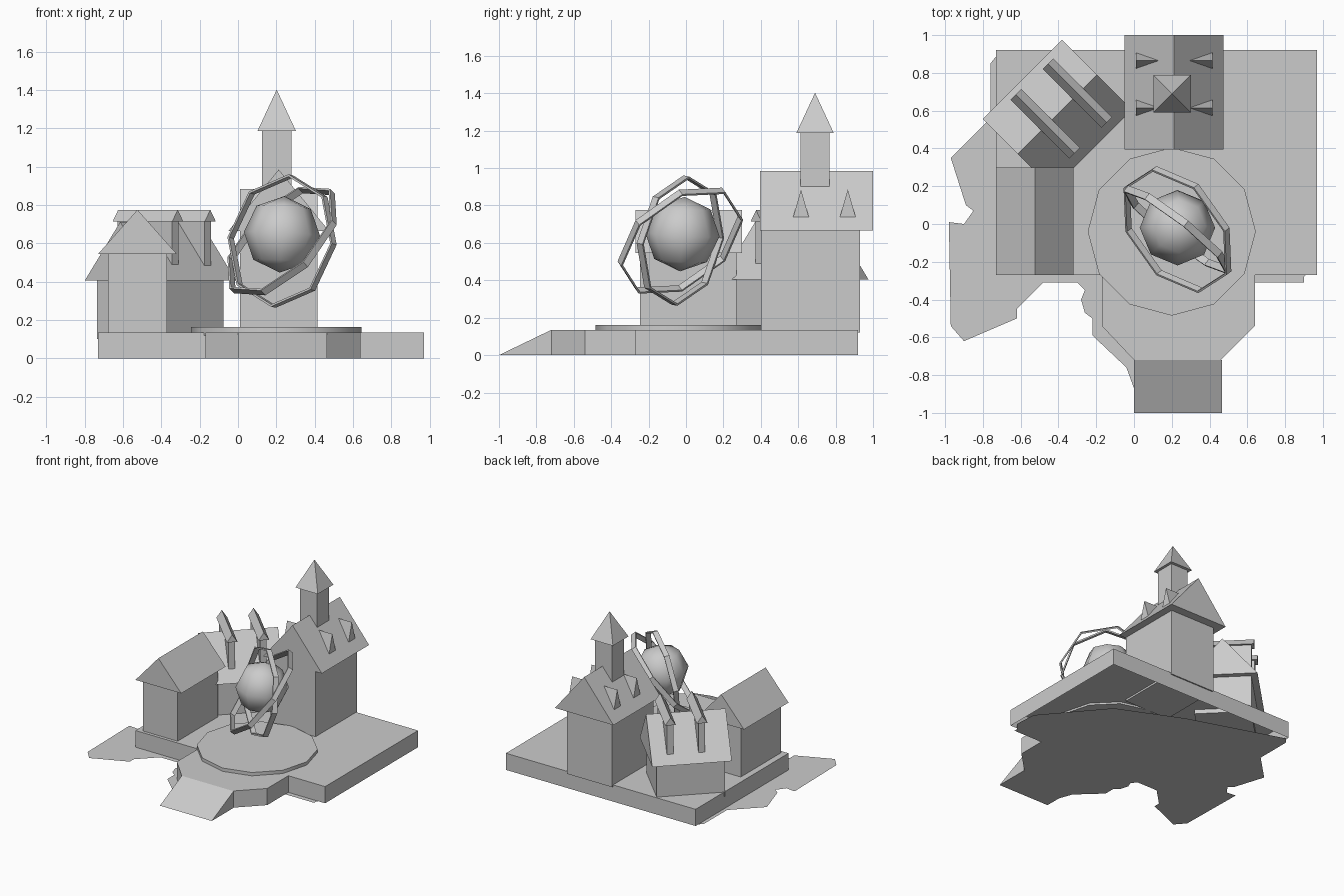
import bpy, bmesh, math
from mathutils import Vector, Matrix

cube = bpy.data.objects.get("Cube")
if cube:
    bpy.data.objects.remove(cube, do_unlink=True)

grey = bpy.data.materials.new("light_grey")
grey.use_nodes = True
grey.diffuse_color = (0.6, 0.6, 0.6, 1)
bsdf = next(n for n in grey.node_tree.nodes if n.type == 'BSDF_PRINCIPLED')
bsdf.inputs["Base Color"].default_value = (0.6, 0.6, 0.6, 1)


def finish(name, bm, matrix=Matrix(), smooth=False, closed=True):
    if closed:
        bmesh.ops.recalc_face_normals(bm, faces=bm.faces)
    bm.transform(matrix)
    me = bpy.data.meshes.new(name)
    bm.to_mesh(me)
    bm.free()
    me.materials.append(grey)
    for p in me.polygons:
        p.use_smooth = smooth
    ob = bpy.data.objects.new(name, me)
    bpy.context.collection.objects.link(ob)
    return ob


def prism(name, outline, z0, z1, matrix=Matrix(), bottom=True):
    """Extrude a counter-clockwise outline from z0 to z1."""
    bm = bmesh.new()
    lo = [bm.verts.new((x, y, z0)) for x, y in outline]
    hi = [bm.verts.new((x, y, z1)) for x, y in outline]
    n = len(outline)
    for i in range(n):
        j = (i + 1) % n
        bm.faces.new((lo[i], lo[j], hi[j], hi[i]))
    bm.faces.new(hi)
    if bottom:
        bm.faces.new(lo[::-1])
    return finish(name, bm, matrix, closed=bottom)


def box(name, x, y, z, matrix=Matrix()):
    return prism(name, [(x[0], y[0]), (x[1], y[0]), (x[1], y[1]), (x[0], y[1])],
                 z[0], z[1], matrix)


def gable(name, x, y, z, matrix=Matrix()):
    """Triangular prism with its ridge along y."""
    bm = bmesh.new()
    a, b = [[bm.verts.new(c) for c in ((x[0], v, z[0]), (x[1], v, z[0]),
                                       ((x[0] + x[1]) / 2, v, z[1]))] for v in y]
    bm.faces.new(a)
    bm.faces.new(b[::-1])
    for i in range(3):
        j = (i + 1) % 3
        bm.faces.new((a[i], b[i], b[j], a[j]))
    return finish(name, bm, matrix)


def band(name, centre, normal, start, radius, sides=8, width=0.04, thick=0.012):
    """Flat hoop around a normal, with one corner towards start."""
    n = Vector(normal).normalized()
    u = Vector(start)
    u = (u - n * u.dot(n)).normalized()
    v = n.cross(u)
    bm = bmesh.new()
    loops = []
    for i in range(sides):
        a = math.tau * i / sides
        d = u * math.cos(a) + v * math.sin(a)
        loops.append([bm.verts.new(d * r + n * h) for r, h in (
            (radius, -width / 2), (radius, width / 2),
            (radius - thick, width / 2), (radius - thick, -width / 2))])
    for i in range(sides):
        p, q = loops[i], loops[(i + 1) % sides]
        for k in range(4):
            m = (k + 1) % 4
            bm.faces.new((p[k], q[k], q[m], p[m]))
    return finish(name, bm, Matrix.Translation(centre))


# Ragged flat ground sheet
ground = [(-.76, .85), (-.76, .56), (-.97, .35), (-.89, .10), (-.85, .07), (-.90, 0),
          (-.98, .01), (-.97, -.54), (-.90, -.62), (-.62, -.50), (-.62, -.45),
          (-.48, -.31), (-.30, -.31), (-.26, -.35), (-.28, -.40), (-.26, -.47),
          (-.22, -.50), (-.22, -.59), (-.04, -.76), (0, -.87), (.02, -.72), (.46, -.72),
          (.64, -.54), (.64, -.31), (.90, -.31), (.90, -.28), (.95, -.22), (.94, -.04),
          (.55, .42), (.04, .65), (-.72, .90)]
bm = bmesh.new()
bm.faces.new([bm.verts.new((x, y, 0)) for x, y in ground])
finish("ground", bm, closed=False)

# Raised platform, open below
prism("platform", [(-.73, -.27), (-.17, -.27), (-.17, -.54), (0, -.72), (.46, -.72),
                   (.64, -.54), (.64, -.27), (.97, -.27), (.97, .92), (-.73, .92)],
      0, .135, bottom=False)

# Entrance ramp
bm = bmesh.new()
l, r = [[bm.verts.new(c) for c in ((x, -1, 0), (x, -.72, 0), (x, -.72, .135))]
        for x in (0, .465)]
bm.faces.new(l[::-1])
bm.faces.new(r)
for i in range(3):
    j = (i + 1) % 3
    bm.faces.new((l[i], l[j], r[j], r[i]))
finish("ramp", bm)

# Round plaza
plaza = prism("plaza", [(.2 + .445 * math.cos(math.tau * i / 12),
                         -.04 + .445 * math.sin(math.tau * i / 12)) for i in range(12)],
              .12, .162)
for p in plaza.data.polygons:
    p.use_smooth = abs(p.normal.z) < .5
for e in plaza.data.edges:
    za, zb = [plaza.data.vertices[k].co.z for k in e.vertices]
    e.use_edge_sharp = abs(za - zb) < .001

# Globe with two tilted hoops
bm = bmesh.new()
bmesh.ops.create_uvsphere(bm, u_segments=8, v_segments=4, radius=.2)
finish("globe", bm, Matrix.Translation((.23, -.02, .647)) @ Matrix.Rotation(.06, 4, 'Y')
       @ Matrix.Rotation(-.06, 4, 'X'), smooth=True)
band("wide_hoop", (.23, -.03, .612), (-.62, -.47, .63), (-.33, .88, .33), .37)
band("steep_hoop", (.23, -.03, .612), (-.56, -.71, .14), (.13, .09, .98), .35)

# Left front house
box("front_house_walls", (-.68, -.37), (-.245, .27), (.13, .55))
gable("front_house_roof", (-.73, -.32), (-.27, .30), (.545, .775))

# Angled back house, ridge along the local y axis
turn = Matrix.Translation((-.405, .58, 0)) @ Matrix.Rotation(-math.pi / 4, 4, 'Z')
box("back_house_walls", (-.212, .212), (-.255, .255), (.10, .41), turn)
gable("back_house_roof", (-.262, .262), (-.297, .297), (.405, .712), turn)
for i, (x, y) in enumerate([(-.47, .53), (-.30, .693)]):
    m = Matrix.Translation((x, y, 0)) @ Matrix.Rotation(math.pi / 4, 4, 'Z')
    box(f"back_dormer_wall_{i + 1}", (-.024, .024), (-.20, .20), (.47, .725), m)
    gable(f"back_dormer_roof_{i + 1}", (-.04, .04), (-.22, .22), (.715, .775), m)

# Hall with small dormers running through the roof
box("hall_walls", (.01, .415), (.40, .93), (.12, .68))
gable("hall_roof", (-.05, .475), (.395, 1.0), (.665, .985))
across = Matrix.Rotation(-math.pi / 2, 4, 'Z')
for i, y in enumerate((.615, .865)):
    gable(f"hall_dormer_{i + 1}", (-y - .043, -y + .043), (.01, .415), (.735, .885), across)

# Bell tower and spire
box("tower", (.125, .28), (.613, .767), (.80, 1.195))
bm = bmesh.new()
bmesh.ops.create_cone(bm, cap_ends=True, segments=4, radius1=.1 * math.sqrt(2),
                      radius2=0, depth=.215,
                      matrix=Matrix.Rotation(math.pi / 4, 4, 'Z'))
bmesh.ops.remove_doubles(bm, verts=bm.verts, dist=1e-5)
if max(abs(v.co.x) for v in bm.verts) > .12:
    bmesh.ops.rotate(bm, verts=bm.verts, matrix=Matrix.Rotation(math.pi / 4, 3, 'Z'))
finish("spire", bm, Matrix.Translation((.202, .69, 1.295)))
